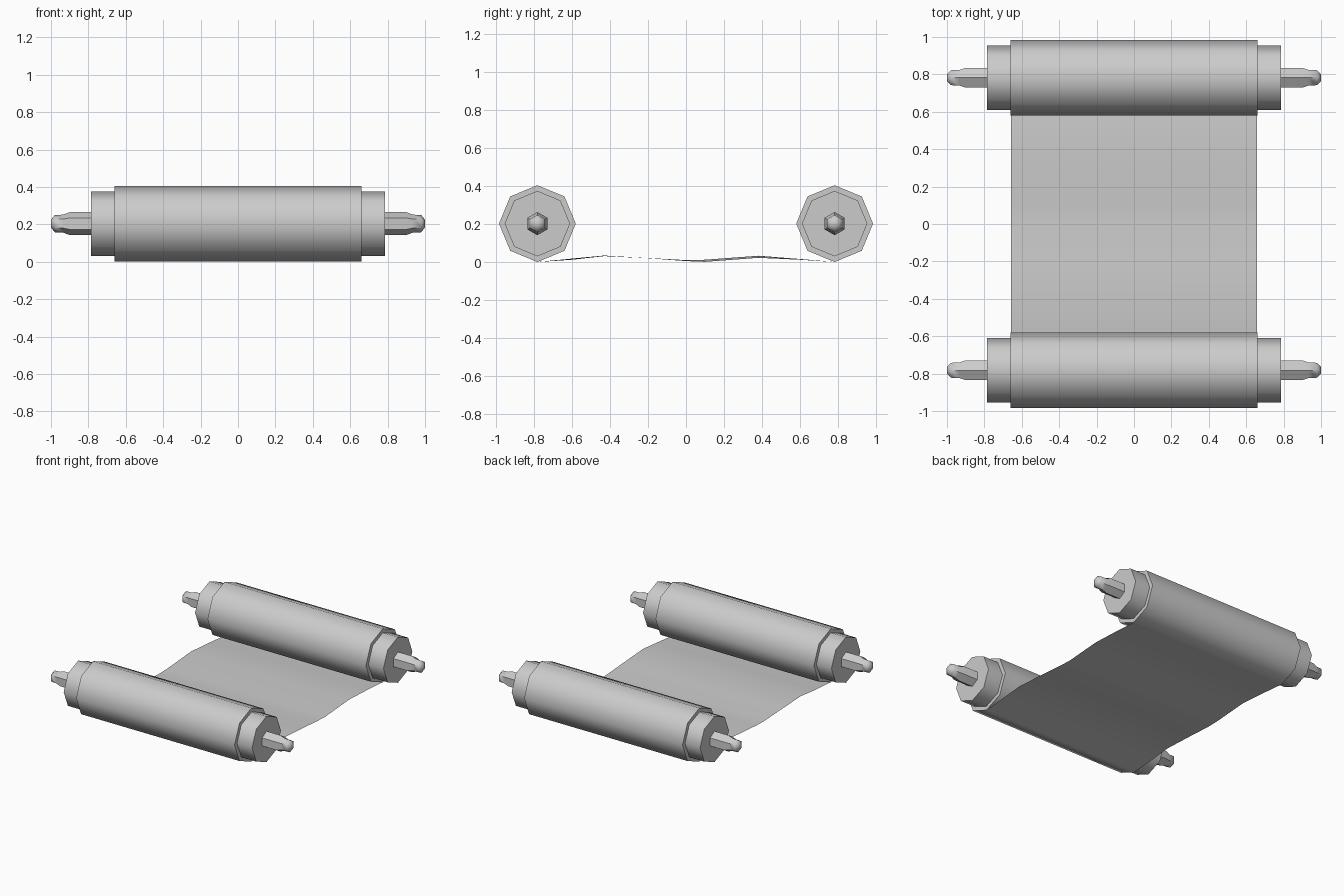
import bpy, math

if "Cube" in bpy.data.objects:
    bpy.data.objects.remove(bpy.data.objects["Cube"])

ROLL_Y, ROLL_Z = 0.782, 0.204


def make_object(name, verts, faces, angle):
    mesh = bpy.data.meshes.new(name)
    mesh.from_pydata(verts, [], faces)
    mesh.update()
    obj = bpy.data.objects.new(name, mesh)
    bpy.context.collection.objects.link(obj)
    bpy.ops.object.select_all(action='DESELECT')
    obj.select_set(True)
    bpy.context.view_layer.objects.active = obj
    bpy.ops.object.shade_smooth_by_angle(angle=math.radians(angle))
    return obj


def lathe_x(name, half_profile, sides, y):
    """Revolve a right-half (x, radius) profile, mirrored in x, about the roll axis."""
    profile = [(-x, r) for x, r in reversed(half_profile)] + half_profile
    verts, faces = [], []
    for x, r in profile:
        for i in range(sides):
            a = 2 * math.pi * i / sides
            verts.append((x, y + r * math.sin(a), ROLL_Z + r * math.cos(a)))
    for k in range(len(profile) - 1):
        for i in range(sides):
            j = (i + 1) % sides
            a, b = k * sides, (k + 1) * sides
            faces.append((a + i, b + i, b + j, a + j))
    faces.append(tuple(range(sides)))
    last = (len(profile) - 1) * sides
    faces.append(tuple(reversed(range(last, last + sides))))
    # faces wind clockwise about +x, so flip them outward
    faces = [tuple(reversed(f)) for f in faces]
    return make_object(name, verts, faces, 50)


for side, y in (("front", -ROLL_Y), ("back", ROLL_Y)):
    # rolled paper: wide outer wrap over a narrower inner wrap
    lathe_x(side + "_paper_roll",
            [(0.66, 0.202), (0.66, 0.172), (0.785, 0.172)], 8, y)
    # hexagonal wooden rod with stepped, tapered tips
    lathe_x(side + "_rod",
            [(0.90, 0.061), (0.935, 0.048), (0.98, 0.046), (1.0, 0.02)], 6, y)

# unrolled sheet, gently waving: (y, z on left edge, z on right edge)
rows = [(-0.782, 0.002, 0.002), (-0.60, 0.014, 0.020), (-0.43, 0.033, 0.036),
        (-0.20, 0.023, 0.022), (0.0, 0.012, 0.007), (0.10, 0.014, 0.003),
        (0.38, 0.035, 0.024), (0.60, 0.018, 0.014), (0.782, 0.002, 0.002)]
verts, faces = [], []
for y, zl, zr in rows:
    verts += [(-0.658, y, zl), (0.658, y, zr)]
for k in range(len(rows) - 1):
    a = 2 * k
    faces.append((a, a + 1, a + 3, a + 2))
make_object("paper_sheet", verts, faces, 60)
